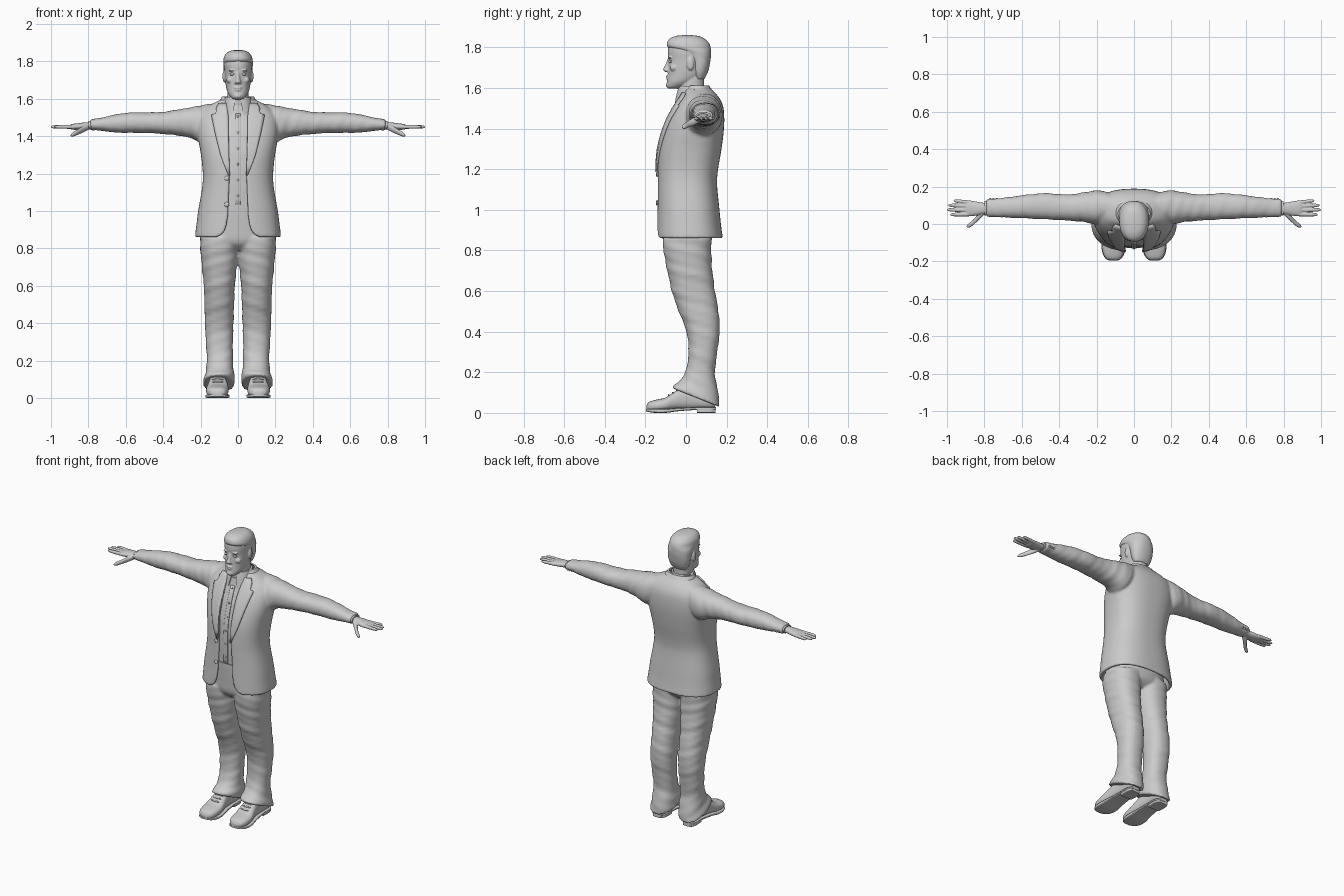
import bpy, bmesh
from math import sin, cos, acos, pi, radians
from mathutils import Matrix, Vector


def sample(rows, t):
    """Smooth interpolation of key rows (first column is the position)."""
    i = 0
    while i < len(rows) - 2 and t > rows[i + 1][0]:
        i += 1
    r0, r1 = rows[i], rows[i + 1]
    ra, rb = rows[max(i - 1, 0)], rows[min(i + 2, len(rows) - 1)]
    h = r1[0] - r0[0]
    u = (t - r0[0]) / h
    out = []
    for k in range(1, len(r0)):
        m0 = (r1[k] - ra[k]) / (r1[0] - ra[0]) * h
        m1 = (rb[k] - r0[k]) / (rb[0] - r0[0]) * h
        out.append((2*u**3 - 3*u*u + 1)*r0[k] + (u**3 - 2*u*u + u)*m0
                   + (3*u*u - 2*u**3)*r1[k] + (u**3 - u*u)*m1)
    return out


def arc(v, n, p, gap=None, inset=0.0):
    """Superellipse section; with a gap it is an open arc around the back."""
    ca, ha = (v[0] + v[1]) / 2, (v[1] - v[0]) / 2 - inset
    cb, hb = (v[2] + v[3]) / 2, (v[3] - v[2]) / 2 - inset
    e = pi/2 if gap is None else acos(min(1, max(gap, 0.001) / ha) ** (p / 2))
    m = n if gap is None else n - 1
    f = lambda c: (1 if c >= 0 else -1) * abs(c) ** (2 / p)
    return [(ca + ha*f(cos(-e + (pi + 2*e)*i/m)), cb + hb*f(sin(-e + (pi + 2*e)*i/m)))
            for i in range(n)]


def loft(bm, rows, axis='z', n=40, p=2.2, k=5, sides=(1,), wall=None, fold=0.0, warp=None):
    """Skin sections (pos, a_min, a_max, b_min, b_max[, gap]) along an axis."""
    ts = [a[0] + (b[0] - a[0])*j/k for a, b in zip(rows, rows[1:]) for j in range(k)] + [rows[-1][0]]
    for s in sides:
        rings = []
        for t in ts:
            v = sample(rows, t)
            if wall:
                pts = arc(v, n, p, v[4]) + arc(v, n, p, v[4], wall)[::-1]
            else:
                pts = arc(v, n, p)
            ca, cb = (v[0] + v[1]) / 2, (v[2] + v[3]) / 2
            ring = []
            for i, (a, b) in enumerate(pts):
                g = 1 + fold * sin(85*t + 4*pi*i/n) * sin(23*t + 2*pi*i/n)
                a, b = ca + (a - ca)*g, cb + (b - cb)*g
                co = Vector({'z': (a, b, t), 'x': (t, a, b), 'y': (a, t, b)}[axis])
                if warp:
                    co = warp(co)
                ring.append(bm.verts.new((co.x * s, co.y, co.z)))
            rings.append(ring)
        for q, r in zip(rings, rings[1:]):
            for i in range(len(q)):
                j = (i + 1) % len(q)
                bm.faces.new((q[i], q[j], r[j], r[i]))
        bm.faces.new(rings[0][::-1])
        bm.faces.new(rings[-1])


def ball(bm, loc, size, sides=(1,)):
    for s in sides:
        m = Matrix.Translation((loc[0]*s, loc[1], loc[2])) @ Matrix.Diagonal((*size, 1))
        bmesh.ops.create_uvsphere(bm, u_segments=16, v_segments=10, radius=1, matrix=m)


def front_y(rows, p, x, z):
    v = sample(rows, z)
    r = min(1, abs(x) / v[1])
    return (v[2] + v[3])/2 - (v[3] - v[2])/2 * (1 - r**p) ** (1/p)


def strip(bm, surf, p, rows, lift, sides):
    """Cloth strip (z, x_in, x_out) lying on the front of a lofted surface."""
    for s in sides:
        prev = None
        for z, x0, x1 in rows:
            xs = [x0 + (x1 - x0)*i/5 for i in range(6)]
            cur = [bm.verts.new((x*s, front_y(surf, p, x, z) - lift, z)) for x in xs]
            if prev:
                for i in range(5):
                    bm.faces.new((prev[i], prev[i+1], cur[i+1], cur[i]))
            prev = cur


def done(name, bm, voxel=0, smooth=0, thick=0):
    bmesh.ops.recalc_face_normals(bm, faces=bm.faces)
    me = bpy.data.meshes.new(name)
    bm.to_mesh(me)
    bm.free()
    ob = bpy.data.objects.new(name, me)
    bpy.context.collection.objects.link(ob)
    bpy.ops.object.select_all(action='DESELECT')
    ob.select_set(True)
    bpy.context.view_layer.objects.active = ob
    if thick:
        m = ob.modifiers.new('thickness', 'SOLIDIFY')
        m.thickness, m.offset = thick, 0
    if voxel:
        m = ob.modifiers.new('fuse', 'REMESH')
        m.mode, m.voxel_size, m.use_smooth_shade = 'VOXEL', voxel, True
    if smooth:
        m = ob.modifiers.new('soften', 'SMOOTH')
        m.factor, m.iterations = 0.5, smooth
    if not voxel:
        bpy.ops.object.shade_smooth_by_angle(angle=radians(40))


LR = (1, -1)
sym = lambda rows: [(r[0], -r[1]) + tuple(r[1:]) for r in rows]

# jacket body (open front) fused with sleeves
JP = 2.5
jacket = sym([(.86, .23, -.147, .182, .11), (.885, .228, -.146, .178, .078), (.93, .222, -.145, .172, .06),
              (1.0, .213, -.143, .165, .052), (1.13, .191, -.142, .153, .047), (1.2, .188, -.142, .158, .045),
              (1.3, .198, -.135, .175, .048), (1.4, .215, -.108, .187, .05), (1.47, .216, -.078, .188, .05),
              (1.52, .2, -.048, .18, .052), (1.56, .16, -.022, .158, .058), (1.595, .095, -.01, .125, .064)])
bm = bmesh.new()
loft(bm, jacket, n=60, p=JP, wall=.02)
sleeve = [(.12, .03, .165, 1.40, 1.575), (.2, .0, .18, 1.37, 1.565), (.26, .01, .17, 1.392, 1.552),
          (.31, .015, .162, 1.402, 1.545), (.38, .02, .158, 1.41, 1.532), (.47, .025, .165, 1.416, 1.527),
          (.58, .03, .156, 1.418, 1.526), (.66, .033, .145, 1.42, 1.515), (.74, .037, .136, 1.43, 1.497),
          (.79, .038, .134, 1.431, 1.49)]
loft(bm, sleeve, 'x', sides=LR, fold=.03)
done('jacket', bm, .008, 4)

# lapels, jacket collar, buttons
bm = bmesh.new()
strip(bm, jacket, JP, [(1.19, .044, .05), (1.25, .046, .075), (1.3, .048, .093), (1.35, .049, .106), (1.4, .05, .118),
                       (1.45, .05, .129), (1.5, .051, .139), (1.512, .052, .139), (1.52, .053, .118),
                       (1.55, .058, .115), (1.575, .062, .1)], .005, LR)
done('lapels', bm, thick=.012)
bm = bmesh.new()
loft(bm, sym([(1.562, .122, -.02, .15, .075), (1.59, .099, -.012, .13, .07), (1.612, .085, .0, .113, .068)]),
     wall=.012)
done('jacket_collar', bm)
bm = bmesh.new()
for z in (1.175, 1.035):
    ball(bm, (-.06, front_y(jacket, JP, .06, z) - .003, z), (.013, .006, .013))
for x in (.735, .752, .769):
    ball(bm, (x, .134, 1.45), (.006, .006, .006), LR)
done('jacket_buttons', bm)

# shirt with placket, buttons, collar and cuffs
shirt = sym([(1.0, .16, -.122, .11), (1.1, .15, -.125, .11), (1.2, .15, -.126, .12), (1.3, .16, -.118, .13),
             (1.4, .165, -.094, .13), (1.47, .16, -.07, .13), (1.52, .12, -.05, .12), (1.565, .066, -.04, .1)])
bm = bmesh.new()
loft(bm, shirt, n=48, p=2.3, fold=.008)
done('shirt', bm)
bm = bmesh.new()
strip(bm, shirt, 2.3, [(1.02 + .05*i, -.014, .014) for i in range(11)], .002, (1,))
done('shirt_placket', bm, thick=.006)
bm = bmesh.new()
for i in range(6):
    z = 1.08 + .085*i
    ball(bm, (0, front_y(shirt, 2.3, 0, z) - .005, z), (.006, .004, .006))
done('shirt_buttons', bm)
bm = bmesh.new()
dip = lambda c: Vector((c.x, c.y, c.z - max(0, .02 - c.y) * .5 * (1.612 - c.z) / .06))
loft(bm, sym([(1.55, .084, -.062, .112, .03), (1.58, .076, -.05, .105, .02), (1.61, .067, -.036, .098, .012)]),
     wall=.01, warp=dip)
done('shirt_collar', bm)
bm = bmesh.new()
loft(bm, [(.77, .046, .125, 1.436, 1.483), (.798, .046, .124, 1.436, 1.482)], 'x', sides=LR)
done('shirt_cuffs', bm)

# trousers: hips and two legs with sloping hems
bm = bmesh.new()
loft(bm, sym([(.79, .1, -.07, .08), (.83, .185, -.108, .12), (.9, .198, -.118, .13), (1.03, .165, -.126, .125)]))
leg = [(.075, .018, .186, -.066, .167), (.1, .018, .183, -.058, .165), (.14, .022, .173, -.03, .156),
       (.2, .027, .167, -.002, .143), (.3, .027, .172, .012, .154), (.4, .024, .177, .002, .166),
       (.5, .021, .179, -.036, .16), (.6, .017, .183, -.07, .143), (.7, .006, .193, -.092, .13),
       (.78, .0, .2, -.108, .125), (.86, -.002, .204, -.116, .126)]
hem = lambda c: Vector((c.x, c.y, c.z - .4 * (c.y - .05) * max(0, (.25 - c.z) / .175)))
loft(bm, leg, p=2.3, sides=LR, fold=.03, warp=hem)
done('trousers', bm, .008, 3)
bm = bmesh.new()
loft(bm, sym([(1.005, .167, -.129, .125), (1.035, .163, -.13, .125)]), p=2.3)
done('waistband', bm)

# shoes: uppers, soles, heels, laces
bm = bmesh.new()
loft(bm, [(-.195, .09, .128, .015, .036), (-.185, .07, .15, .008, .052), (-.15, .054, .167, .006, .064),
          (-.1, .05, .17, .01, .076), (-.06, .054, .162, .014, .102), (-.02, .06, .155, .016, .125),
          (.05, .064, .15, .018, .13), (.12, .064, .149, .018, .12), (.143, .078, .138, .022, .09)],
     'y', p=2.5, sides=LR)
done('shoes', bm)
bm = bmesh.new()
loft(bm, [(-.196, .088, .132, .008, .02), (-.183, .066, .154, .004, .02), (-.15, .05, .17, .0, .02),
          (-.1, .046, .173, .0, .02), (-.04, .053, .163, .008, .024), (.05, .06, .153, .014, .028),
          (.12, .061, .152, .014, .028), (.147, .08, .138, .016, .028)], 'y', p=5, sides=LR)
loft(bm, [(.055, .064, .15, 0, .02), (.12, .064, .15, 0, .02), (.145, .08, .138, 0, .02)], 'y', p=6, sides=LR)
done('shoe_soles', bm)
bm = bmesh.new()
for i in range(3):
    ball(bm, (.108, -.085 + .02*i, .086 + .012*i), (.03, .005, .006), LR)
done('shoe_laces', bm)

# head: skull, neck, nose, brows, lips, ears fused
bm = bmesh.new()
loft(bm, sym([(1.5, .066, -.03, .11), (1.56, .058, -.036, .1), (1.6, .056, -.036, .09), (1.66, .055, -.02, .09)]))
loft(bm, sym([(1.597, .02, -.086, -.04), (1.606, .036, -.094, -.005), (1.63, .054, -.093, .04),
              (1.66, .063, -.09, .085), (1.7, .069, -.088, .106), (1.74, .072, -.087, .116), (1.78, .075, -.09, .118),
              (1.82, .07, -.082, .106), (1.842, .054, -.06, .08), (1.852, .03, -.03, .05)]))
loft(bm, sym([(1.68, .013, -.104, -.07), (1.69, .016, -.113, -.07), (1.71, .011, -.104, -.07),
              (1.745, .009, -.09, -.07)]))
ball(bm, (.011, -.092, 1.687), (.009, .01, .008), LR)
ball(bm, (.03, -.077, 1.751), (.022, .012, .006), LR)
ball(bm, (.042, -.06, 1.7), (.02, .02, .018), LR)
ball(bm, (0, -.089, 1.658), (.022, .01, .005))
ball(bm, (0, -.088, 1.647), (.019, .01, .006))
ball(bm, (0, -.088, 1.615), (.02, .012, .013))
ball(bm, (.074, .022, 1.72), (.009, .018, .033), LR)
done('head', bm, .004, 3)
bm = bmesh.new()
ball(bm, (.03, -.076, 1.731), (.014, .01, .007), LR)
done('eyes', bm)

# short hair with a raised front hairline
bm = bmesh.new()
loft(bm, sym([(1.645, .052, .04, .092), (1.67, .064, .03, .104), (1.7, .072, .025, .114), (1.74, .076, .012, .121),
              (1.775, .079, -.025, .123), (1.8, .079, -.088, .121), (1.825, .074, -.092, .112),
              (1.845, .06, -.078, .09), (1.857, .038, -.05, .06), (1.861, .012, -.015, .025)]), fold=.01)
done('hair', bm, .005, 2)

# hands: palm, four fingers, thumb
bm = bmesh.new()
loft(bm, [(.77, .056, .112, 1.44, 1.476), (.81, .052, .114, 1.437, 1.474), (.85, .044, .121, 1.434, 1.47),
          (.885, .042, .123, 1.435, 1.465), (.9, .05, .118, 1.44, 1.46)], 'x', sides=LR)
for y0, y1, tip in ((.052, .05, .982), (.074, .076, 1.0), (.095, .1, .992), (.114, .124, .965)):
    r = [(.87, y0, .011), ((.87 + tip)/2, (y0 + y1)/2, .0105), (tip - .012, y1, .0085), (tip, y1, .004)]
    loft(bm, [(x, y - w, y + w, 1.45 - w, 1.45 + w) for x, y, w in r], 'x', n=14, p=2, sides=LR)
r = [(.795, .07, 1.452, .016), (.83, .04, 1.436, .018), (.86, .008, 1.42, .0145),
     (.882, -.008, 1.41, .012), (.895, -.014, 1.404, .005)]
loft(bm, [(x, y - w, y + w, z - w, z + w) for x, y, z, w in r], 'x', n=16, p=2, sides=LR)
done('hands', bm, .0035, 2)
